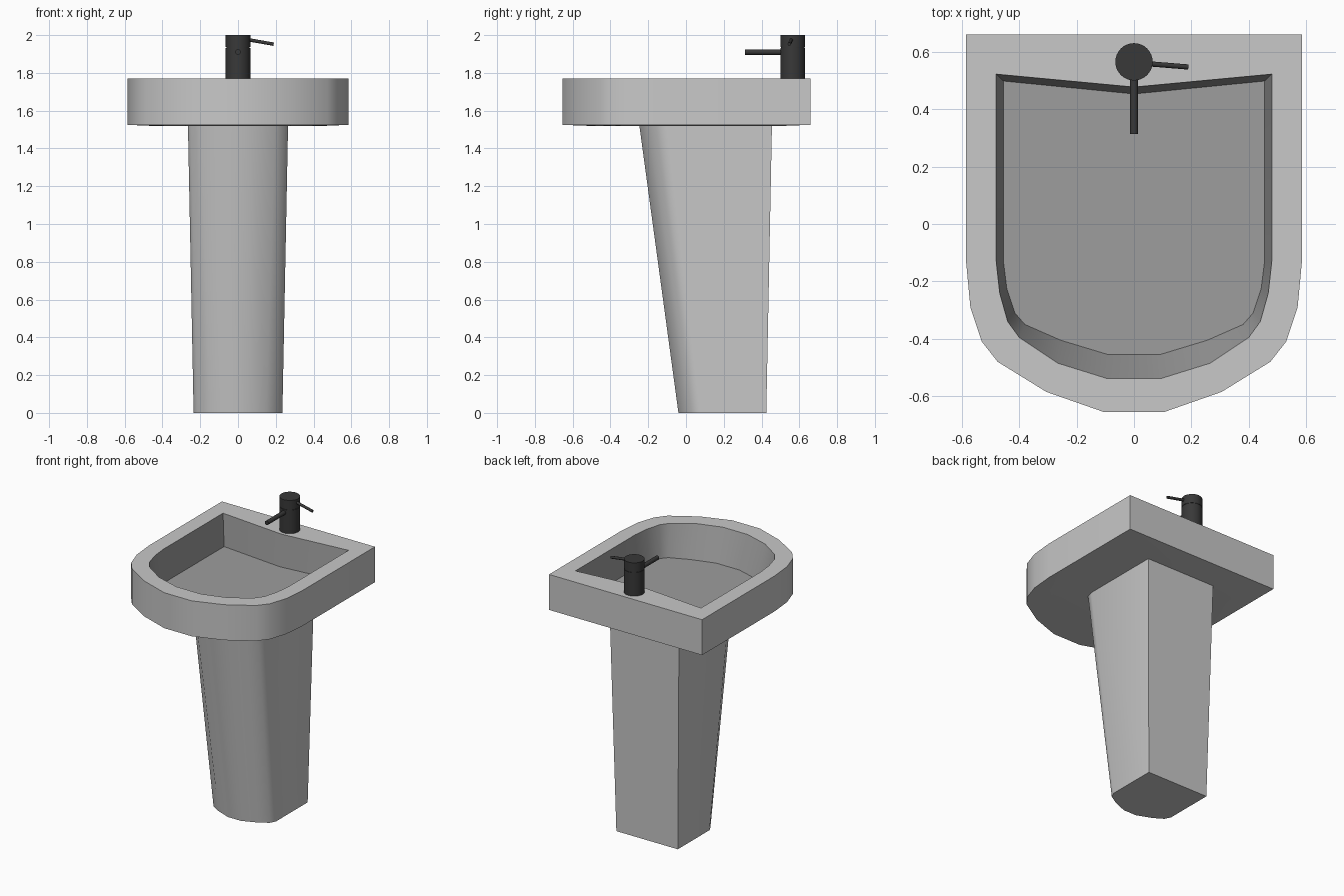
import bpy, bmesh
from mathutils import Vector

if "Cube" in bpy.data.objects:
    bpy.data.objects.remove(bpy.data.objects["Cube"])


def material(name, v):
    m = bpy.data.materials.new(name)
    m.diffuse_color = (v, v, v, 1)
    m.use_nodes = True
    m.node_tree.nodes["Principled BSDF"].inputs["Base Color"].default_value = m.diffuse_color
    return m


ceramic = material("light ceramic", 0.58)
bowl_grey = material("bowl grey", 0.34)
metal = material("dark metal", 0.04)


def ring(half, z, scale=1.0):
    """Mirror a right-hand half outline (back to front) into a full loop."""
    left = [(-x, y) for x, y in reversed(half) if x > 0]
    return [(x * scale, y * scale, z) for x, y in half + left]


def loft(name, rings, mats, inside_from=None):
    """Skin a stack of equal loops; bands from inside_from on use material 1."""
    bm = bmesh.new()
    loops = [[bm.verts.new(p) for p in r] for r in rings]
    n = len(loops[0])
    bm.faces.new(loops[0])
    for k in range(len(loops) - 1):
        a, b = loops[k], loops[k + 1]
        for i in range(n):
            j = (i + 1) % n
            f = bm.faces.new((a[i], a[j], b[j], b[i]))
            if inside_from is not None and k >= inside_from:
                f.material_index = 1
    cap = bm.faces.new(loops[-1])
    if inside_from is not None:
        cap.material_index = 1
    bmesh.ops.recalc_face_normals(bm, faces=bm.faces)
    me = bpy.data.meshes.new(name)
    bm.to_mesh(me)
    bm.free()
    for m in mats:
        me.materials.append(m)
    ob = bpy.data.objects.new(name, me)
    bpy.context.collection.objects.link(ob)
    smooth(ob)
    return ob


def smooth(ob):
    bpy.ops.object.select_all(action='DESELECT')
    ob.select_set(True)
    bpy.context.view_layer.objects.active = ob
    bpy.ops.object.shade_smooth_by_angle(angle=0.6)


def rod(name, a, b, r, sides=32):
    a, b = Vector(a), Vector(b)
    d = b - a
    bpy.ops.mesh.primitive_cylinder_add(vertices=sides, radius=r, depth=d.length,
                                        location=(a + b) / 2,
                                        rotation=d.to_track_quat('Z', 'Y').to_euler())
    ob = bpy.context.object
    ob.name = name
    ob.data.materials.append(metal)
    smooth(ob)
    return ob


# Basin: outer wall, rim, sunken bowl
outer = [(0, .66), (.585, .66), (.585, -.13), (.57, -.29), (.53, -.41),
         (.475, -.48), (.305, -.585), (.105, -.655)]
rim = [(0, .477), (.48, .522), (.48, -.13), (.468, -.24), (.44, -.34),
       (.40, -.395), (.265, -.485), (.095, -.538)]
floor = [(0, .453), (.455, .498), (.455, -.13), (.443, -.225), (.415, -.31),
         (.38, -.35), (.255, -.405), (.09, -.455)]
loft("basin", [ring(outer, 1.52, .8), ring(outer, 1.525), ring(outer, 1.77),
               ring(rim, 1.77), ring(floor, 1.555)],
     [ceramic, bowl_grey], inside_from=3)

# Pedestal: tapered column with rounded front
foot = [(.235, .425), (.235, .08), (.215, .04), (.15, 0), (.05, -.04)]
head = [(.265, .455), (.265, -.10), (.25, -.15), (.195, -.205), (.07, -.247)]
loft("pedestal", [ring(foot, 0), ring(head, 1.522)], [ceramic])

# Tap: body, rotating cap, spout, lever
rod("tap_body", (0, .565, 1.765), (0, .565, 1.933), .065)
rod("tap_seam", (0, .565, 1.93), (0, .565, 1.94), .062)
rod("tap_cap", (0, .565, 1.937), (0, .565, 2.0), .065)
rod("tap_spout", (0, .53, 1.91), (0, .313, 1.91), .0145, 16)
rod("tap_lever", (.04, .559, 1.978), (.188, .547, 1.952), .009, 12)
